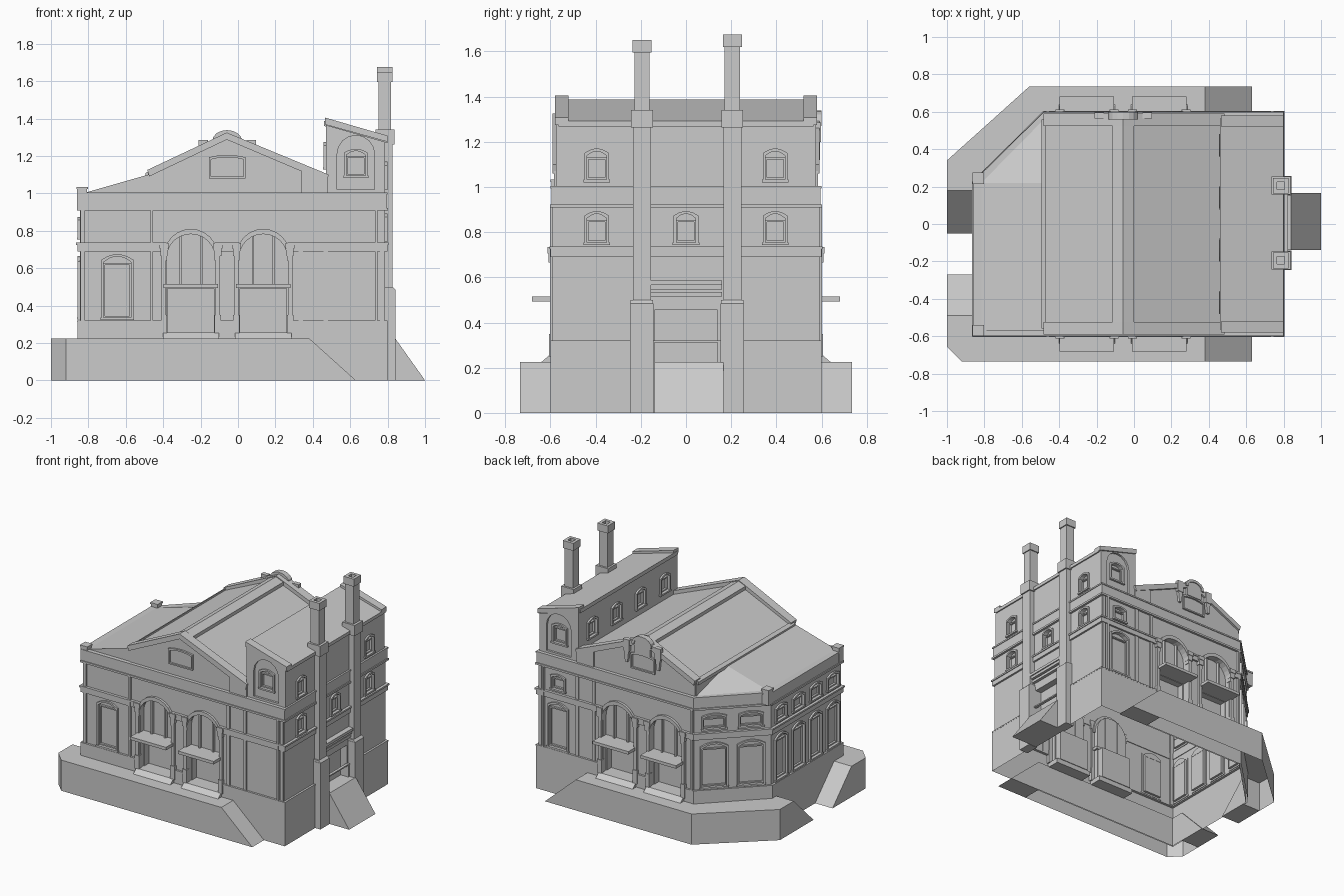
import bpy, bmesh, math
from mathutils import Vector as V

if "Cube" in bpy.data.objects:
    bpy.data.objects.remove(bpy.data.objects["Cube"])

X, Y, Z = V((1, 0, 0)), V((0, 1, 0)), V((0, 0, 1))
# Frames: origin, profile axis u, profile axis v, outward direction
FRONT = (V((0, -.585, 0)), X, Z, -Y)
BACK = (V((0, .585, 0)), X, Z, Y)
RIGHT = (V((.785, 0, 0)), Y, Z, X)
LEFT = (V((-.845, 0, 0)), Y, Z, -X)
CHAMFER = (V((-.66, .4025, 0)), V((1, 1, 0)).normalized(), Z, V((-1, 1, 0)).normalized())
WING_L = (V((.47, 0, 0)), Y, Z, -X)
PLAN = (V((0, 0, 0)), X, Y, Z)
XZ = (V((0, 0, 0)), X, Z, Y)
YZ = (V((0, 0, 0)), Y, Z, X)
cuts = {"wall": [], "wing": []}


def make(name, verts, faces):
    bm = bmesh.new()
    vs = [bm.verts.new(v) for v in verts]
    for f in faces:
        bm.faces.new([vs[i] for i in f])
    bmesh.ops.recalc_face_normals(bm, faces=bm.faces)
    me = bpy.data.meshes.new(name)
    bm.to_mesh(me)
    bm.free()
    ob = bpy.data.objects.new(name, me)
    bpy.context.collection.objects.link(ob)
    return ob


def prism_data(pts, fr, d0, d1, base=True):
    o, u, v, n = fr
    k = len(pts)
    vs = [o + u * a + v * b + n * d for d in (d0, d1) for a, b in pts]
    fs = [(i, (i + 1) % k, k + (i + 1) % k, k + i) for i in range(k)]
    fs.append(tuple(range(k, 2 * k)))
    if base:
        fs.append(tuple(reversed(range(k))))
    return vs, fs


def prism(name, pts, fr, d0, d1, base=True):
    return make(name, *prism_data(pts, fr, d0, d1, base))


def rect(a, b, c, d):
    return [(a, c), (b, c), (b, d), (a, d)]


def box(name, x0, x1, y0, y1, z0, z1):
    return prism(name, rect(x0, x1, y0, y1), PLAN, z0, z1)


def ring(name, outer, inner, fr, d0, d1, closed=False):
    o, u, v, n = fr
    k = len(outer)
    vs = [o + u * a + v * b + n * d for d in (d0, d1) for p in (outer, inner) for a, b in p]
    fs = []
    for i in range(k if closed else k - 1):
        j = (i + 1) % k
        for a, b in ((0, 1), (1, 3), (3, 2), (2, 0)):
            fs.append((a * k + i, a * k + j, b * k + j, b * k + i))
    if not closed:
        fs += [(0, k, 3 * k, 2 * k), (k - 1, 2 * k - 1, 4 * k - 1, 3 * k - 1)]
    return make(name, vs, fs)


def arch(c, w, z0, spring, rise, n=8):
    pts = [(c + w / 2, z0)]
    pts += [(c + w / 2 * math.cos(math.pi * i / n), spring + rise * math.sin(math.pi * i / n)) for i in range(n + 1)]
    return pts + [(c - w / 2, z0)]


def segment(c, w, z0, z1, rise):
    pts = [(c + w / 2 * t, z1 - rise * t * t) for t in (1, .6, .2, -.2, -.6, -1)]
    return [(c + w / 2, z0)] + pts + [(c - w / 2, z0)]


def window(fr, c, w, z0, z1, rise=.02, group="wall", t=.012):
    inner = segment(c, w - 2 * t, z0, z1 - t, rise)
    cuts[group].append(prism_data(inner, fr, -.02, .05))
    ring("window_surround", segment(c, w, z0, z1, rise), inner, fr, -.005, .013)
    top = z1 - rise - t - .008
    ring("window_sash", rect(c - w / 2 + t, c + w / 2 - t, z0, top),
         rect(c - w / 2 + t + .007, c + w / 2 - t - .007, z0 + .009, top - .009), fr, -.022, -.005, True)
    prism("window_sill", rect(c - w / 2 - .004, c + w / 2 + .004, z0 - .012, z0), fr, -.005, .016)


def foot(d):
    k = .414 * d
    return [(-.845 - d, -.585 - d), (.785 + d, -.585 - d), (.785 + d, .585 + d),
            (-.475 - k, .585 + d), (-.845 - d, .22 + k)]


def tube(name, d, inner, z0, z1):
    return ring(name, foot(d), foot(inner), PLAN, z0, z1, True)


def cut(objs, data):
    vs, fs = [], []
    for v, f in data:
        fs += [tuple(i + len(vs) for i in q) for q in f]
        vs += v
    tool = make("cutter", vs, fs)
    tool.hide_render = True
    for ob in objs:
        m = ob.modifiers.new("openings", "BOOLEAN")
        m.operation, m.solver, m.object, m.use_self = "DIFFERENCE", "EXACT", tool, True
        bpy.context.view_layer.objects.active = ob
        bpy.ops.object.modifier_apply(modifier=m.name)
    bpy.data.objects.remove(tool)


def thin_shell(ob, levels):
    """Drop the inner lining and the end caps so only the outer skin stays."""
    bm = bmesh.new()
    bm.from_mesh(ob.data)
    drop = []
    for f in bm.faces:
        lining = all(abs(v.co.y) < .49 and -.75 < v.co.x < .69 for v in f.verts)
        cap = any(all(abs(v.co.z - z) < .001 for v in f.verts) for z in levels)
        if lining or cap:
            drop.append(f)
    bmesh.ops.delete(bm, geom=drop, context="FACES")
    bm.to_mesh(ob.data)
    bm.free()


# Open-bottomed side platforms with ramps
prism("front_platform", [(-1, -.49), (-1, -.655), (-.92, -.735), (.38, -.735), (.38, -.59), (-.85, -.59), (-.85, -.49)],
      PLAN, 0, .225, False)
prism("back_platform", [(-1, .18), (-1, .34), (-.56, .735), (.38, .735), (.38, .59), (-.47, .59), (-.85, .21), (-.85, .18)],
      PLAN, 0, .225, False)
for y0, y1 in ((-.735, -.59), (.59, .735)):
    prism("platform_ramp", [(.38, 0), (.38, .225), (.63, 0)], XZ, y0, y1)
prism("left_front_ramp", [(-.49, 0), (-.49, .225), (-.27, 0)], YZ, -1, -.85)
prism("left_back_ramp", [(.18, 0), (.18, .225), (-.05, 0)], YZ, -1, -.85)
prism("right_ramp", [(.78, 0), (.78, .225), (.84, .225), (1, 0)], XZ, -.14, .165)

# Hollow walls, plinth and mouldings
plinth = tube("plinth", .014, -.1, 0, .32)
ledge = tube("plinth_ledge", .015, -.005, .312, .321)
walls = tube("walls", 0, -.1, .32, .95)
band = tube("string_course", .014, -.005, .69, .725)
lip = tube("string_course_lip", .02, -.005, .725, .737)
tube("frieze", .01, -.01, .92, 1.0)
tube("cornice_lower_lip", .017, -.01, .908, .922)
tube("cornice_upper_lip", .015, -.04, .993, 1.004)

# Twin arched bays on both long sides
for fr in (FRONT, BACK):
    for c in (-.252, .135):
        shape = arch(c, .262, .25, .66, .125, 12)
        cuts["wall"].append(prism_data(shape, fr, -.04, .1))
        cuts["wall"].append(prism_data(rect(c - .125, c + .125, .255, .49), fr, -.09, .08))
        ring("arch_moulding", arch(c, .292, .64, .66, .15, 12), arch(c, .255, .64, .66, .122, 12), fr, -.02, .018)
        prism("counter_canopy", rect(c - .145, c + .145, .493, .515), fr, -.05, .097)
        for m in (-.055, .055):
            prism("arch_mullion", rect(c + m - .006, c + m + .006, .51, .775), fr, -.045, -.02)
        for s in (-1, 1):
            u = c + s * .144
            prism("arch_column", rect(u - .012, u + .012, .33, .67), fr, -.01, .018)
            prism("column_base", rect(u - .017, u + .017, .25, .35), fr, -.01, .022)
            prism("column_capital", rect(u - .019, u + .019, .665, .705), fr, -.01, .024)
            prism("column_cap_block", rect(u - .024, u + .024, .705, .735), fr, -.01, .028)
        s = fr[3].y
        prism("entrance_step", [(s * .5, .22), (s * .5, .255), (s * .605, .255), (s * .64, .225), (s * .64, .22)],
              YZ, c - .15, c + .15)
    # Drain pipes and flat pilaster strips
    for u in (-.462, .74):
        prism("drain_pipe", rect(u - .007, u + .007, .32, .92), fr, 0, .018)
    for u in (.335, .47, .77):
        prism("pilaster", rect(u - .012, u + .012, .32, .92), fr, -.005, .008)
prism("corner_pilaster", rect(-.843, -.817, .32, .92), FRONT, -.01, .01)

# Wall windows
window(FRONT, -.645, .17, .335, .675, .03)
window(BACK, .625, .17, .335, .67, .03)
window(BACK, .625, .12, .765, .875, .015)
for fr, spots, w in ((CHAMFER, (-.125, .125), .19), (LEFT, (-.49, -.29, -.09, .11), .15)):
    for c in spots:
        window(fr, c, w, .338, .665, .03)
        window(fr, c, w * .9, .765, .875, .018)
for c in (-.395, 0, .395):
    window(RIGHT, c, .11, .755, .893, .02)

# Doorway between the chimneys
cuts["wall"].append(prism_data(rect(-.14, .14, .225, .455), RIGHT, -.05, .1))
for z, d in ((.515, .022), (.545, .03), (.565, .038)):
    prism("door_lintel", rect(-.16, .16, z, z + .02), RIGHT, -.01, d)
cut((plinth, walls), cuts["wall"])
thin_shell(plinth, (0, .32))
thin_shell(walls, (.32, .95))
cut((band, lip, ledge), [prism_data(rect(c - .13, c + .13, .26, .8), fr, -.05, .1)
                         for c in (-.252, .135) for fr in (FRONT, BACK)])

# Main gabled roof and low lean-to with clipped corner
prism("main_roof", [(-.48, .99), (-.48, 1.105), (-.06, 1.295), (.48, 1.075), (.48, .99)], XZ, -.57, .57)
make("hipped_roof", [(-.48, -.57, 1.1), (-.48, .22, 1.1), (-.48, .575, 1.0), (-.83, .22, 1.0), (-.83, -.57, 1.0),
                     (-.48, -.57, .99)],
     [(0, 1, 3, 4), (1, 2, 3), (0, 4, 5)])
prism("roof_step_edge", [(-.495, 1.085), (-.495, 1.108), (-.47, 1.122), (-.47, 1.09)], XZ, -.56, .56)
prism("ridge_vent", [(-.115, 1.26), (-.115, 1.295), (-.06, 1.318), (0, 1.295), (0, 1.25)], XZ, -.57, .57)
for y in (-.57, .245):
    box("parapet_post", -.86, -.807, y - .026, y + .026, .92, 1.022)
    box("parapet_post_cap", -.863, -.803, y - .03, y + .03, 1.022, 1.034)

# Gable ends with raking copings
for fr in (FRONT, BACK):
    prism("gable_wall", [(-.475, .99), (-.475, 1.12), (-.06, 1.31), (.475, 1.085), (.475, .99)], fr, -.03, -.01)
    ring("gable_coping", [(-.485, 1.125), (-.06, 1.325), (.485, 1.1)], [(-.475, 1.09), (-.06, 1.287), (.475, 1.06)],
         fr, -.06, .006)
    prism("gable_shoulder", [(.34, .99), (.48, .99), (.48, 1.07), (.34, 1.13)], fr, -.02, 0)
    ring("gable_panel", segment(-.058, .195, 1.08, 1.205, .012), segment(-.058, .175, 1.09, 1.193, .012),
         fr, -.02, .003, True)
# Back gable crest with scroll brackets
prism("gable_crest", arch(-.058, .13, 1.2, 1.285, .045), BACK, -.02, .008)
ring("crest_hood", arch(-.058, .16, 1.27, 1.28, .058), arch(-.058, .12, 1.27, 1.28, .038), BACK, -.025, .015)
for c in (-.185, .07):
    prism("crest_bracket", rect(c - .025, c + .025, 1.2, 1.285), BACK, -.02, .012)
    prism("bracket_drop", [(c - .02, 1.21), (c - .01, 1.12), (c + .01, 1.12), (c + .02, 1.21)], BACK, -.015, .008)

# Raised end wing with shed roof
wing = prism("upper_wing", [(.47, .99), (.47, 1.365), (.787, 1.275), (.787, .99)], XZ, -.575, .575)
for fr in (FRONT, BACK):
    niche = arch(.63, .2, 1.02, 1.21, .1)
    face = (fr[0] - fr[3] * .01, *fr[1:])
    cuts["wing"].append(prism_data(niche, face, -.015, .05))
    deep = (fr[0] - fr[3] * .026, *fr[1:])
    window(deep, .63, .125, 1.095, 1.238, .02, "wing")
for c in (-.395, .395):
    window(RIGHT, c, .11, 1.032, 1.17, .02, "wing")
for c in (-.42, -.14, .14, .42):
    window(WING_L, c, .115, 1.14, 1.275, .02, "wing")
cut((wing,), cuts["wing"])
prism("wing_roof", [(.46, 1.36), (.46, 1.388), (.8, 1.292), (.8, 1.268)], XZ, -.565, .565)
for y0, y1 in ((-.58, -.52), (.52, .58)):
    prism("wing_coping", [(.465, 1.368), (.465, 1.405), (.8, 1.308), (.8, 1.275)], XZ, y0, y1)

# Two stepped chimneys with open tops
for y, top in ((-.195, 1.65), (.205, 1.675)):
    box("chimney_base", .77, .842, y - .052, y + .052, 0, .485)
    prism("chimney_base_slope", [(.77, .485), (.842, .485), (.826, .5), (.77, .5)], XZ, y - .05, y + .05)
    box("chimney_shaft", .76, .826, y - .04, y + .04, .49, 1.27)
    box("chimney_collar", .735, .836, y - .048, y + .048, 1.262, 1.34)
    for name, h, z0, z1 in (("chimney_stack", .034, 1.33, top - .05), ("chimney_cap", .042, top - .055, top)):
        ring(name, rect(.784 - h, .784 + h, y - h, y + h), rect(.764, .804, y - .02, y + .02), PLAN, z0, z1, True)
    box("chimney_flue_floor", .76, .81, y - .025, y + .025, top - .08, top - .06)
